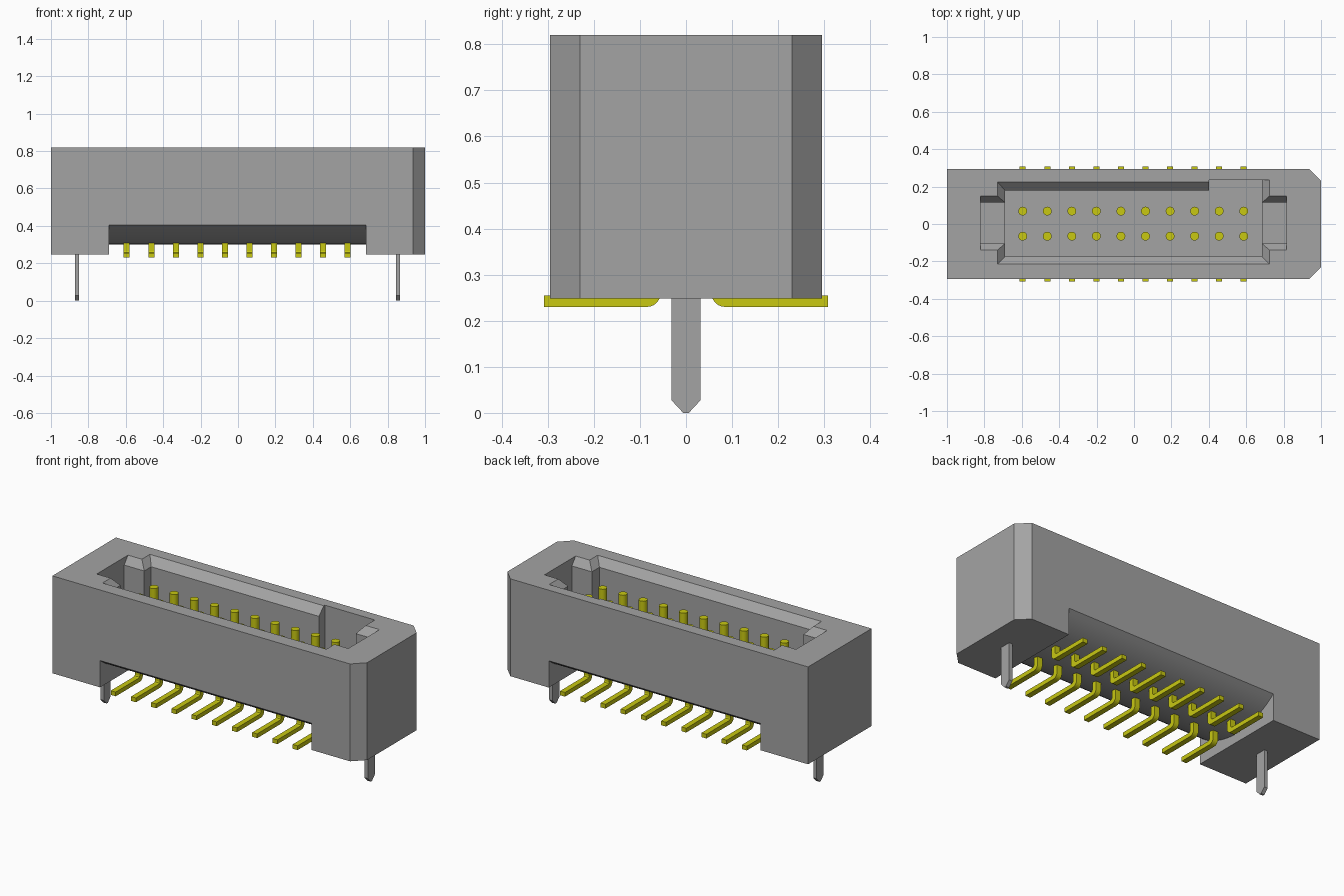
import bpy, bmesh, math

if "Cube" in bpy.data.objects:
    bpy.data.objects.remove(bpy.data.objects["Cube"], do_unlink=True)


def material(name, rgb):
    m = bpy.data.materials.new(name)
    m.use_nodes = True
    m.diffuse_color = (*rgb, 1)
    m.node_tree.nodes["Principled BSDF"].inputs["Base Color"].default_value = (*rgb, 1)
    return m


GREY = material("housing grey", (0.37, 0.37, 0.37))
YELLOW = material("contact yellow", (0.58, 0.58, 0.006))


def loft(name, loops, mat):
    """Closed solid through matching loops of 3D points."""
    bm = bmesh.new()
    rings = [[bm.verts.new(p) for p in loop] for loop in loops]
    for a, b in zip(rings, rings[1:]):
        for i in range(len(a)):
            j = (i + 1) % len(a)
            bm.faces.new((a[i], a[j], b[j], b[i]))
    bm.faces.new(rings[0][::-1])
    bm.faces.new(rings[-1])
    bmesh.ops.recalc_face_normals(bm, faces=bm.faces)
    me = bpy.data.meshes.new(name)
    bm.to_mesh(me)
    bm.free()
    me.materials.append(mat)
    ob = bpy.data.objects.new(name, me)
    bpy.context.collection.objects.link(ob)
    return ob


def stack(name, outlines, heights, mat):
    """Loft of xy outlines at the given heights."""
    return loft(name, [[(x, y, z) for x, y in o] for o, z in zip(outlines, heights)], mat)


def extrude_x(name, profile, x0, x1, mat):
    """Extrude a yz profile along x."""
    return loft(name, [[(x, y, z) for y, z in profile] for x in (x0, x1)], mat)


def select_only(ob):
    bpy.ops.object.select_all(action='DESELECT')
    ob.select_set(True)
    bpy.context.view_layer.objects.active = ob


def cut(target, cutter):
    cutter.hide_render = True
    mod = target.modifiers.new("cut", 'BOOLEAN')
    mod.operation, mod.solver, mod.object = 'DIFFERENCE', 'EXACT', cutter
    select_only(target)
    bpy.ops.object.modifier_apply(modifier=mod.name)
    bpy.data.objects.remove(cutter, do_unlink=True)


# Housing block with two chamfered corners on one end
BOTTOM, TOP, W, C = 0.248, 0.82, 0.295, 0.065
outline = [(-1, -W), (1 - C, -W), (1, -W + C), (1, W - C), (1 - C, W), (-1, W)]
housing = stack("housing", [outline, outline], [BOTTOM, TOP], GREY)

# Socket cavity with a chamfered rim and a keyway in the back wall
inner = [(-.69, -.175), (.685, -.175), (.685, .235), (.4, .235), (.4, .18), (-.69, .18)]
outer = [(-.73, -.215), (.725, -.215), (.725, .235), (.4, .235), (.4, .225), (-.73, .225)]
cut(housing, stack("cavity_cutter", [inner, inner, outer, outer],
                   [0.41, 0.775, TOP, 0.9], GREY))

# Latch slots at both ends, chamfered along their long edges
slot = [(-.105, .5), (.115, .5), (.115, .775), (.15, TOP), (.15, .9),
        (-.14, .9), (-.14, TOP), (-.105, .775)]
cut(housing, extrude_x("slot_cutter", slot, -0.82, 0.815, GREY))

# Underside recess with a belly that curves down in the middle
RADIUS, LOW = 0.467, 0.30
belly = [(-0.36, 0.1), (0.36, 0.1)]
for i in range(25):
    y = 0.36 - 0.03 * i
    belly.append((y, LOW + RADIUS - math.sqrt(RADIUS ** 2 - y ** 2)))
cut(housing, extrude_x("recess_cutter", belly, -0.69, 0.685, GREY))
select_only(housing)
bpy.ops.object.shade_smooth_by_angle(angle=math.radians(20))

# Contacts: a round post in the socket and a bent foot below
for row, side in (("back", 1), ("front", -1)):
    # L profile with a rounded outer and inner bend
    foot = [(.308, .23), (.308, .255), (.095, .255)]
    foot += [(.095 - .01 * math.sin(a), .265 - .01 * math.cos(a))
             for a in (math.pi / 4, math.pi / 2)]
    foot += [(.085, .35), (.055, .35)]
    foot += [(.085 - .03 * math.cos(a), .26 - .03 * math.sin(a))
             for a in (i * math.pi / 12 for i in range(7))]
    foot = [(side * y, z) for y, z in foot]
    for i in range(10):
        x = -0.595 + 0.1313 * i
        extrude_x(f"{row}_contact_foot_{i + 1}", foot, x - .016, x + .016, YELLOW)
        ring = [(x + .0235 * math.cos(k * math.pi / 10),
                 side * .067 + .002 + .0235 * math.sin(k * math.pi / 10)) for k in range(20)]
        post = stack(f"{row}_contact_post_{i + 1}", [ring, ring], [0.345, 0.725], YELLOW)
        select_only(post)
        bpy.ops.object.shade_smooth_by_angle(angle=math.radians(30))

# Flat board pegs with pointed tips
peg = [(-.006, 0), (.006, 0), (.032, .028), (.032, .26), (-.032, .26), (-.032, .028)]
for name, x in (("right_peg", -0.861), ("left_peg", 0.856)):
    extrude_x(name, peg, x - .011, x + .011, GREY)
